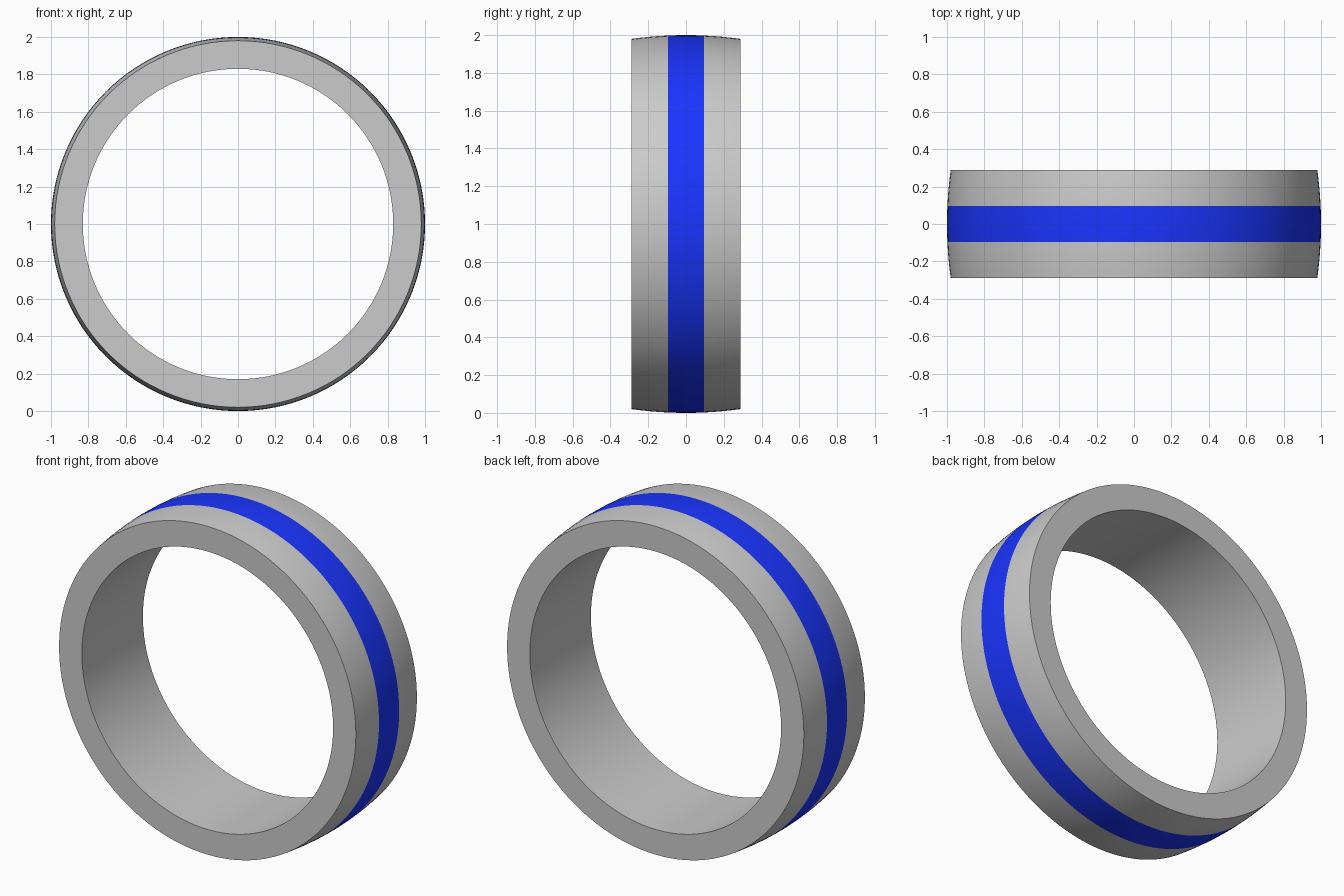
import bpy, bmesh, math

if "Cube" in bpy.data.objects:
    bpy.data.objects.remove(bpy.data.objects["Cube"])

SEGMENTS = 128
R_OUT, R_EDGE, R_IN = 1.0, 0.98, 0.83
HALF_W, STRIPE = 0.288, 0.095


def crown(y):
    """Radius of the gently domed outer face at width position y."""
    return R_OUT - (R_OUT - R_EDGE) * (y / HALF_W) ** 2


# Cross-section (radius, y): domed outside, flat sides, straight bore
half = [STRIPE / 2, STRIPE, 0.145, 0.19, 0.24, HALF_W]
ys = [-y for y in reversed(half)] + [0] + half
profile = [(crown(y), y) for y in ys] + [(R_IN, HALF_W), (R_IN, -HALF_W)]

# Revolve the section around the y axis
bm = bmesh.new()
rings = []
for s in range(SEGMENTS):
    a = 2 * math.pi * s / SEGMENTS
    rings.append([bm.verts.new((r * math.sin(a), y, 1 + r * math.cos(a))) for r, y in profile])
n = len(profile)
for s in range(SEGMENTS):
    a, b = rings[s], rings[(s + 1) % SEGMENTS]
    for i in range(n):
        j = (i + 1) % n
        f = bm.faces.new((a[i], a[j], b[j], b[i]))
        # Blue stripe around the middle of the outer face
        (r0, y0), (r1, y1) = profile[i], profile[j]
        if min(r0, r1) > 0.9 and abs(y0 + y1) / 2 < STRIPE:
            f.material_index = 1
bmesh.ops.recalc_face_normals(bm, faces=bm.faces)

mesh = bpy.data.meshes.new("ring_band")
bm.to_mesh(mesh)
bm.free()
blue = bpy.data.materials.new("blue_stripe")
blue.diffuse_color = (0.01, 0.035, 1.0, 1)
blue.use_nodes = True
blue.node_tree.nodes["Principled BSDF"].inputs["Base Color"].default_value = blue.diffuse_color
mesh.materials.append(None)
mesh.materials.append(blue)

ring = bpy.data.objects.new("ring_band", mesh)
bpy.context.collection.objects.link(ring)
bpy.context.view_layer.objects.active = ring
ring.select_set(True)
bpy.ops.object.shade_smooth_by_angle(angle=math.radians(30))
